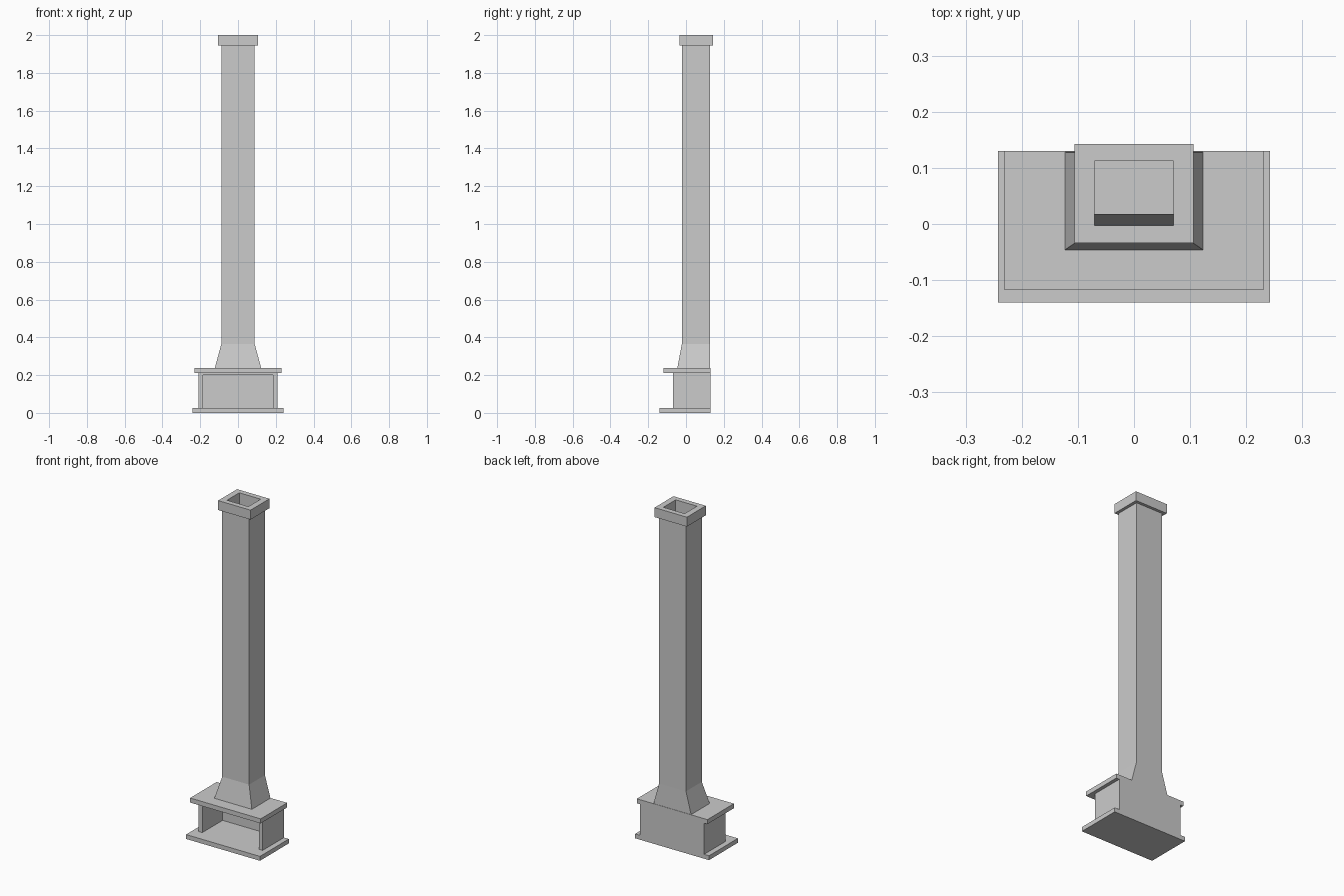
import bpy, bmesh

if "Cube" in bpy.data.objects:
    bpy.data.objects.remove(bpy.data.objects["Cube"])


def loft(name, rings, cap_last=True):
    """Skin a stack of rectangular rings: (half_width, y_front, y_back, z)."""
    bm = bmesh.new()
    loops = []
    for hw, y0, y1, z in rings:
        loops.append([bm.verts.new(p) for p in
                      ((-hw, y0, z), (hw, y0, z), (hw, y1, z), (-hw, y1, z))])
    for a, b in zip(loops, loops[1:]):
        for i in range(4):
            j = (i + 1) % 4
            bm.faces.new((a[i], a[j], b[j], b[i]))
    bm.faces.new(loops[0][::-1])
    if cap_last:
        bm.faces.new(loops[-1])
    bmesh.ops.recalc_face_normals(bm, faces=bm.faces[:])
    mesh = bpy.data.meshes.new(name)
    bm.to_mesh(mesh)
    bm.free()
    obj = bpy.data.objects.new(name, mesh)
    bpy.context.collection.objects.link(obj)
    return obj


def extruded_profile(name, points, z0, z1):
    """Extrude a plan outline upwards."""
    bm = bmesh.new()
    face = bm.faces.new([bm.verts.new((x, y, z0)) for x, y in points])
    top = bmesh.ops.extrude_face_region(bm, geom=[face])["geom"]
    bmesh.ops.translate(bm, vec=(0, 0, z1 - z0),
                        verts=[g for g in top if isinstance(g, bmesh.types.BMVert)])
    bmesh.ops.recalc_face_normals(bm, faces=bm.faces[:])
    mesh = bpy.data.meshes.new(name)
    bm.to_mesh(mesh)
    bm.free()
    obj = bpy.data.objects.new(name, mesh)
    bpy.context.collection.objects.link(obj)
    return obj


BACK = 0.13

# Hearth slab, mantel shelf and the thin lintel under it
loft("hearth", [(0.242, -0.14, BACK, 0), (0.242, -0.14, BACK, 0.026)])
loft("mantel", [(0.231, -0.118, BACK, 0.21), (0.231, -0.118, BACK, 0.237)])
loft("firebox_top", [(0.21, -0.07, BACK, 0.2), (0.21, -0.07, BACK, 0.21)])

# U-shaped firebox walls, open at the front
half = [(0.21, BACK), (0.21, -0.07), (0.185, -0.07), (0.185, 0.12)]
extruded_profile("firebox_walls",
                 half + [(-x, y) for x, y in reversed(half)], 0.026, 0.2)

# Hood, shaft and crown in one skin, turning in at the top to form the flue
HOLE = (0.07, -0.003, 0.112)
loft("chimney", [
    (0.123, -0.046, 0.128, 0.237),
    (0.088, -0.022, 0.126, 0.365),
    (0.088, -0.022, 0.126, 1.944),
    (0.106, -0.034, 0.143, 1.944),
    (0.106, -0.034, 0.143, 2.0),
    (*HOLE, 2.0),
    (*HOLE, 0.25),
])

# Sloped smoke shelf at the bottom of the flue
loft("smoke_shelf", [(*HOLE, 0.25), (0.07, 0.017, 0.112, 0.365)])
